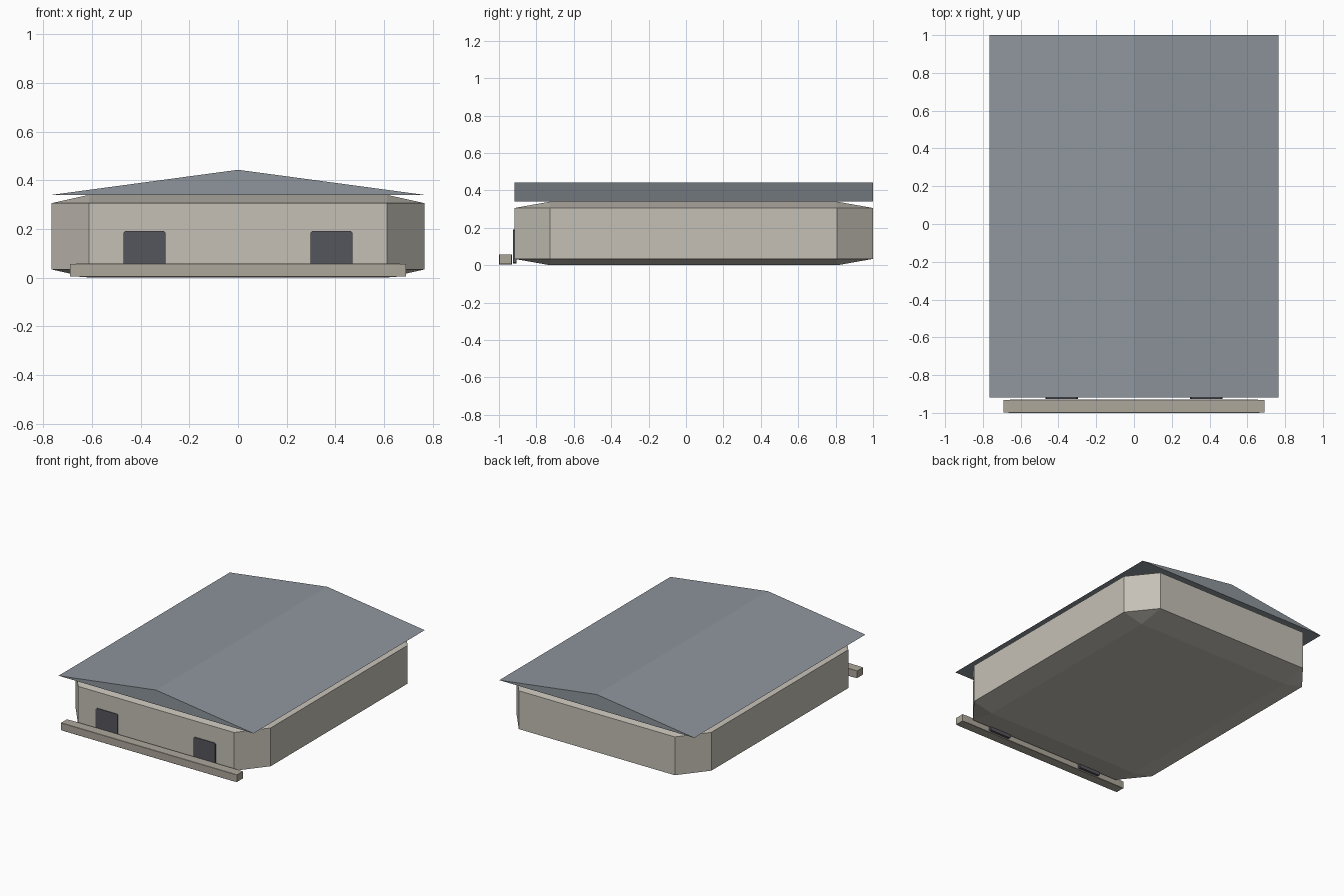
import bpy, bmesh

if "Cube" in bpy.data.objects:
    bpy.data.objects.remove(bpy.data.objects["Cube"])


def material(name, rgb):
    m = bpy.data.materials.new(name)
    m.diffuse_color = (*rgb, 1)
    m.use_nodes = True
    m.node_tree.nodes["Principled BSDF"].inputs["Base Color"].default_value = m.diffuse_color
    return m


wall = material("wall_beige", (0.56, 0.53, 0.47))
stone = material("step_stone", (0.42, 0.39, 0.33))
slate = material("roof_slate", (0.27, 0.30, 0.33))
dark = material("door_dark", (0.09, 0.09, 0.11))


def finish(bm, name, mat):
    bmesh.ops.recalc_face_normals(bm, faces=bm.faces)
    me = bpy.data.meshes.new(name)
    bm.to_mesh(me)
    bm.free()
    me.materials.append(mat)
    ob = bpy.data.objects.new(name, me)
    bpy.context.collection.objects.link(ob)
    return ob


def chamfered_box(name, lo, hi, frac, mat):
    """Unit cube chamfered by a fraction of its size, then stretched to lo..hi."""
    bm = bmesh.new()
    bmesh.ops.create_cube(bm, size=1)
    bmesh.ops.bevel(bm, geom=bm.edges[:], offset=frac, segments=1,
                    profile=0.5, affect='EDGES')
    for v in bm.verts:
        for i in range(3):
            v.co[i] = lo[i] + (v.co[i] + 0.5) * (hi[i] - lo[i])
    return finish(bm, name, mat)


# Main hall with broad chamfers
chamfered_box("hall_body", (-0.765, -0.918, 0), (0.765, 1.0, 0.34), 0.1, wall)

# Low gabled roof: triangular profile extruded front to back
bm = bmesh.new()
gable = bm.faces.new([bm.verts.new((x, -0.918, z))
                      for x, z in ((-0.765, 0.34), (0.765, 0.34), (0, 0.443))])
ext = bmesh.ops.extrude_face_region(bm, geom=[gable], use_keep_orig=True)
bmesh.ops.translate(bm, vec=(0, 1.918, 0),
                    verts=[g for g in ext["geom"] if isinstance(g, bmesh.types.BMVert)])
finish(bm, "gable_roof", slate)

# Front step
chamfered_box("front_step", (-0.69, -1.0, 0.004), (0.69, -0.93, 0.058), 0.03, stone)

# Two front doors
for side, cx in (("left", -0.383), ("right", 0.383)):
    chamfered_box(side + "_door", (cx - 0.086, -0.926, 0.008),
                  (cx + 0.086, -0.906, 0.192), 0.04, dark)
